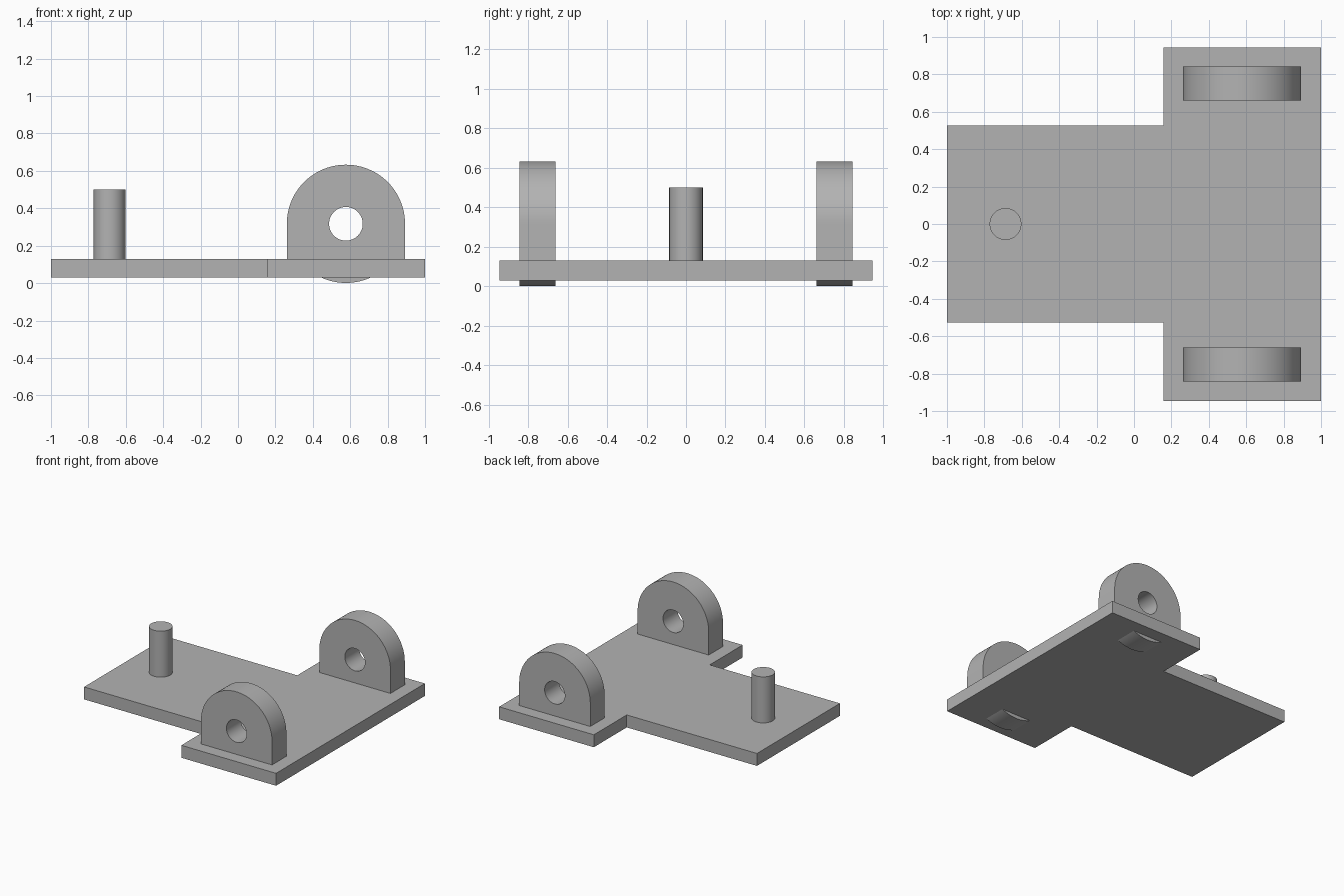
import bpy
import bmesh
from math import asin, cos, pi, radians, sin, sqrt
from mathutils import Vector

cube = bpy.data.objects.get("Cube")
if cube:
    bpy.data.objects.remove(cube, do_unlink=True)

grey = bpy.data.materials.new("plain grey")
grey.use_nodes = True
grey.diffuse_color = (0.45, 0.45, 0.45, 1)
grey.node_tree.nodes["Principled BSDF"].inputs["Base Color"].default_value = grey.diffuse_color

PLATE_BOTTOM, PLATE_TOP = 0.03, 0.13
LUG_X, LUG_Y, LUG_Z = 0.577, 0.752, 0.317
LUG_RADIUS, LUG_WIDTH, HOLE_RADIUS = 0.316, 0.182, 0.09


def extrude(name, points, direction):
    """Closed prism made by sweeping a flat outline along a direction."""
    bm = bmesh.new()
    face = bm.faces.new([bm.verts.new(p) for p in points])
    swept = bmesh.ops.extrude_face_region(bm, geom=[face])["geom"]
    verts = [v for v in swept if isinstance(v, bmesh.types.BMVert)]
    bmesh.ops.translate(bm, verts=verts, vec=Vector(direction))
    bmesh.ops.recalc_face_normals(bm, faces=bm.faces)
    mesh = bpy.data.meshes.new(name)
    bm.to_mesh(mesh)
    bm.free()
    obj = bpy.data.objects.new(name, mesh)
    bpy.context.collection.objects.link(obj)
    mesh.materials.append(grey)
    return obj


def arc(radius, start, end, steps):
    angles = [start + (end - start) * i / steps for i in range(steps + 1)]
    return [(radius * cos(a), radius * sin(a)) for a in angles]


def smooth(obj):
    bpy.ops.object.select_all(action="DESELECT")
    obj.select_set(True)
    bpy.context.view_layer.objects.active = obj
    bpy.ops.object.shade_smooth_by_angle(angle=radians(30))


# T-shaped base plate
half = [(-1, 0.527), (0.158, 0.527), (0.158, 0.945), (1, 0.945)]
outline = half + [(x, -y) for x, y in reversed(half)]
extrude("base_plate", [(x, y, PLATE_BOTTOM) for x, y in outline],
        (0, 0, PLATE_TOP - PLATE_BOTTOM))

# Upright locating pin
pin = extrude("pin", [(x - 0.687, y, PLATE_TOP - 0.02)
                      for x, y in arc(0.085, 0, 2 * pi, 64)[:-1]],
              (0, 0, 0.39))
smooth(pin)

# Pivot lugs: round top, straight sides, round bottom showing under the plate
shoulder = (PLATE_BOTTOM + PLATE_TOP) / 2 - LUG_Z
dip = asin(-shoulder / LUG_RADIUS)
profile = (arc(LUG_RADIUS, 0, pi, 48)
           + [(-LUG_RADIUS, shoulder)]
           + arc(LUG_RADIUS, pi + dip, 2 * pi - dip, 24)
           + [(LUG_RADIUS, shoulder)])
for name, side in (("front_lug", -1), ("back_lug", 1)):
    y = side * LUG_Y - LUG_WIDTH / 2
    lug = extrude(name, [(LUG_X + u, y, LUG_Z + w) for u, w in profile],
                  (0, LUG_WIDTH, 0))
    cutter = extrude(name + "_hole_cutter",
                     [(LUG_X + u, y - 0.1, LUG_Z + w)
                      for u, w in arc(HOLE_RADIUS, 0, 2 * pi, 48)[:-1]],
                     (0, LUG_WIDTH + 0.2, 0))
    cutter.hide_render = True
    hole = lug.modifiers.new("pivot_hole", "BOOLEAN")
    hole.operation, hole.solver, hole.object = "DIFFERENCE", "EXACT", cutter
    bpy.context.view_layer.objects.active = lug
    bpy.ops.object.modifier_apply(modifier=hole.name)
    bpy.data.objects.remove(cutter, do_unlink=True)
    smooth(lug)
